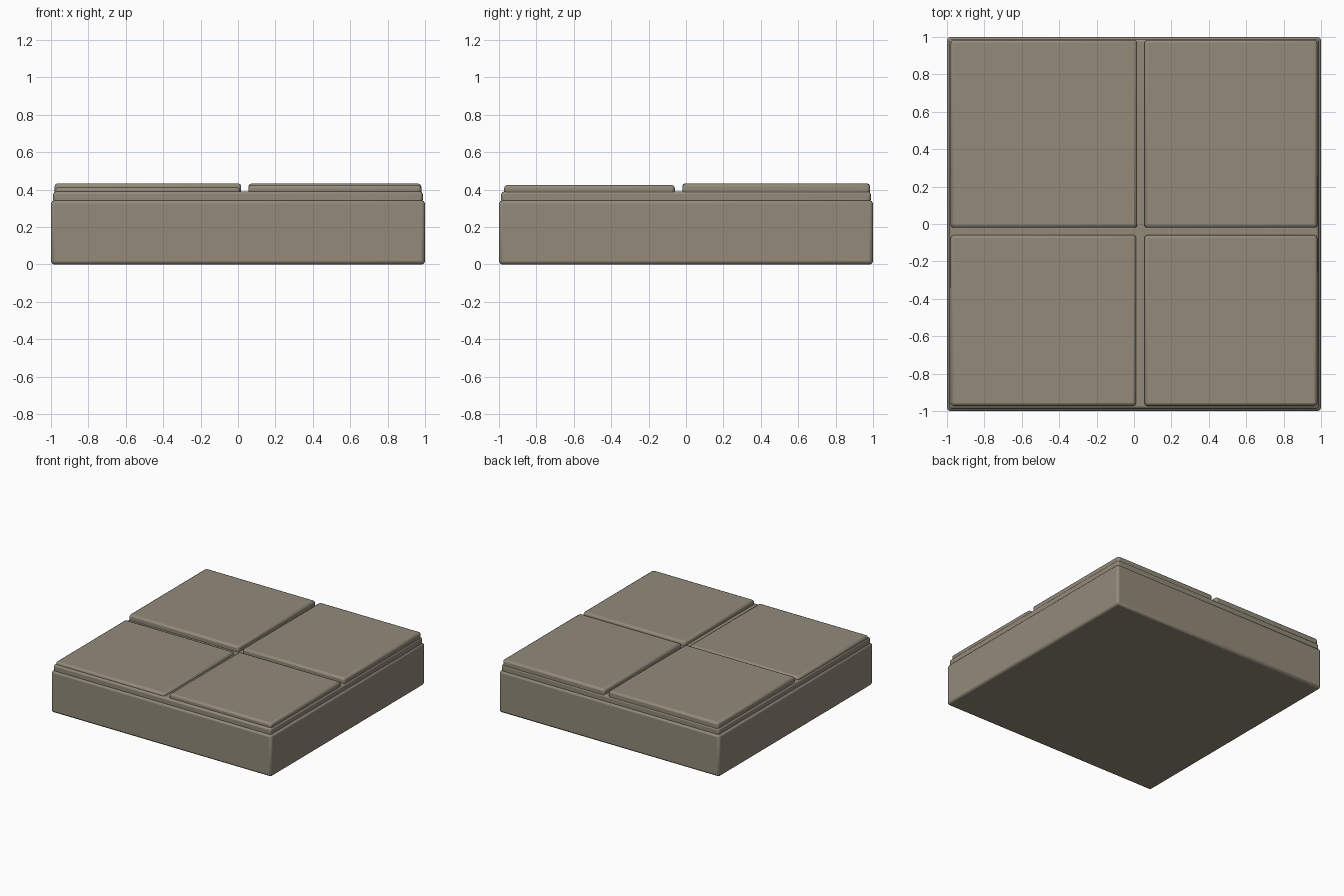
import bpy

if "Cube" in bpy.data.objects:
    bpy.data.objects.remove(bpy.data.objects["Cube"])

stone = bpy.data.materials.new("warm grey stone")
stone.diffuse_color = (0.29, 0.255, 0.195, 1)
stone.use_nodes = True
stone.node_tree.nodes["Principled BSDF"].inputs["Base Color"].default_value = stone.diffuse_color


def block(name, x0, x1, y0, y1, z0, z1, bevel):
    """Chamfered box given by its limits."""
    bpy.ops.mesh.primitive_cube_add(size=1)
    ob = bpy.context.object
    ob.name = name
    for v in ob.data.vertices:
        v.co = (x1 if v.co.x > 0 else x0,
                y1 if v.co.y > 0 else y0,
                z1 if v.co.z > 0 else z0)
    ob.data.materials.append(stone)
    mod = ob.modifiers.new("worn edges", 'BEVEL')
    mod.width = bevel
    mod.segments = 2
    bpy.ops.object.shade_smooth_by_angle()
    return ob


# Heavy base and the thinner bed the slabs lie on
block("base", -1, 1, -1, 1, 0, 0.343, 0.018)
block("bed", -0.988, 0.988, -0.988, 0.988, 0.33, 0.39, 0.014)

# Four paving slabs with slightly different heights
slabs = {
    "slab_back_left": (-0.98, 0.017, -0.02, 0.984, 0.434),
    "slab_back_right": (0.055, 0.98, -0.02, 0.984, 0.432),
    "slab_front_left": (-0.98, 0.012, -0.972, -0.06, 0.411),
    "slab_front_right": (0.055, 0.98, -0.972, -0.06, 0.425),
}
for name, (x0, x1, y0, y1, top) in slabs.items():
    block(name, x0, x1, y0, y1, 0.37, top, 0.016)
